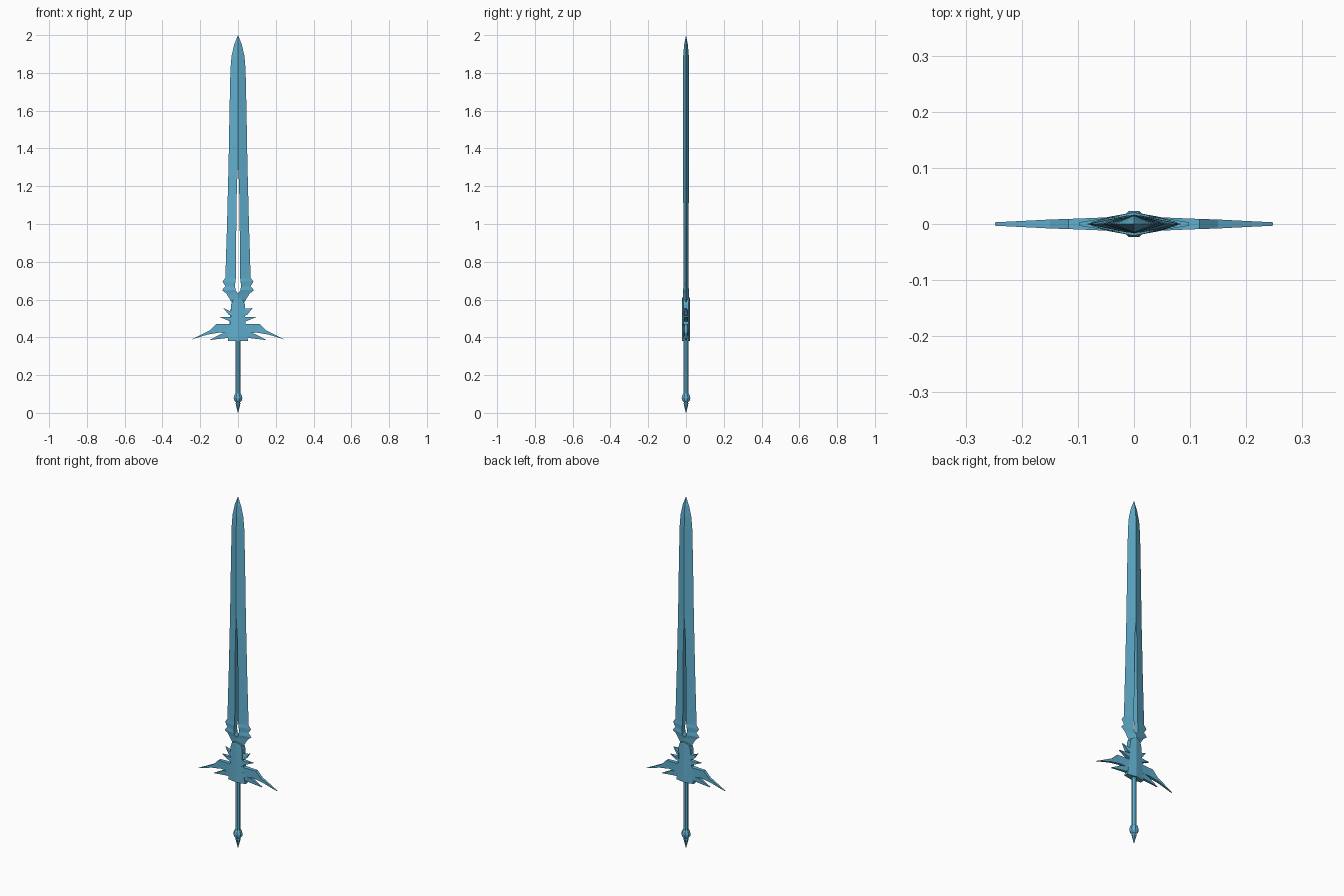
import bpy, bmesh, math

if "Cube" in bpy.data.objects:
    bpy.data.objects.remove(bpy.data.objects["Cube"])

steel = bpy.data.materials.new("ice_blue")
steel.diffuse_color = (0.12, 0.43, 0.62, 1)
steel.use_nodes = True
steel.node_tree.nodes["Principled BSDF"].inputs["Base Color"].default_value = steel.diffuse_color


def finish(name, bm):
    bmesh.ops.remove_doubles(bm, verts=bm.verts, dist=0.0002)
    bmesh.ops.recalc_face_normals(bm, faces=bm.faces)
    me = bpy.data.meshes.new(name)
    bm.to_mesh(me)
    bm.free()
    ob = bpy.data.objects.new(name, me)
    bpy.context.collection.objects.link(ob)
    me.materials.append(steel)
    return ob


def plate(name, points):
    """Mirrored pair of plates: points are (x, z, half thickness)."""
    for s, side in ((1, "right"), (-1, "left")):
        bm = bmesh.new()
        f = [bm.verts.new((s * x, -t, z)) for x, z, t in points]
        b = [bm.verts.new((s * x, t, z)) for x, z, t in points]
        caps = [bm.faces.new(f), bm.faces.new(b[::-1])]
        n = len(points)
        for i in range(n):
            j = (i + 1) % n
            bm.faces.new((f[i], b[i], b[j], f[j]))
        bmesh.ops.triangulate(bm, faces=caps)
        finish(name + "_" + side, bm)


# Blade: rows of (z, outer edge x, slot x, half thickness at the ridge)
rows = [(0.57, 0.025, 0, 0.016), (0.60, 0.042, 0, 0.016),
        (0.632, 0.062, 0, 0.016), (0.65, 0.085, 0.013, 0.015),
        (0.67, 0.066, 0.016, 0.014), (0.695, 0.082, 0.014, 0.014),
        (0.715, 0.067, 0.011, 0.014), (1.0, 0.058, 0.009, 0.014),
        (1.20, 0.053, 0.006, 0.015), (1.31, 0.050, 0, 0.016),
        (1.60, 0.045, 0, 0.016), (1.82, 0.040, 0, 0.016),
        (1.89, 0.034, 0, 0.015), (1.95, 0.020, 0, 0.010)]
bm = bmesh.new()
for s in (1, -1):
    ring = [[bm.verts.new(p) for p in ((s * i, -t, z), (s * o, 0, z), (s * i, t, z))]
            for z, o, i, t in rows]
    for k in range(len(rows) - 1):
        a, b = ring[k], ring[k + 1]
        bm.faces.new((a[0], a[1], b[1], b[0]))
        bm.faces.new((a[1], a[2], b[2], b[1]))
        if rows[k][2] or rows[k + 1][2]:      # slot wall
            bm.faces.new((a[2], a[0], b[0], b[2]))
    tip = bm.verts.new((0, 0, 2.0))
    bm.faces.new((ring[-1][0], ring[-1][1], tip))
    bm.faces.new((ring[-1][1], ring[-1][2], tip))
    bm.faces.new(ring[0])
finish("blade", bm)

# Guard core: ridged body with a rounded top and flared foot
plate("guard_core", [(0, 0.38, 0.021), (0.054, 0.38, 0.011), (0.047, 0.41, 0.012),
                     (0.04, 0.45, 0.013), (0.036, 0.50, 0.014), (0.036, 0.575, 0.014),
                     (0.028, 0.597, 0.015), (0, 0.61, 0.021)])

# Guard wings and spikes
plate("wing", [(0.02, 0.42, 0.012), (0.10, 0.425, 0.008), (0.16, 0.415, 0.007),
               (0.248, 0.388, 0.003), (0.168, 0.428, 0.007), (0.15, 0.437, 0.008),
               (0.117, 0.47, 0.009), (0.02, 0.472, 0.013)])
plate("lower_spike", [(0.03, 0.40, 0.01), (0.152, 0.385, 0.003),
                      (0.09, 0.418, 0.008), (0.03, 0.428, 0.011)])
plate("middle_spike", [(0.02, 0.475, 0.013), (0.05, 0.488, 0.011),
                       (0.098, 0.508, 0.003), (0.05, 0.507, 0.011), (0.02, 0.51, 0.013)])
plate("upper_spike", [(0.02, 0.505, 0.013), (0.052, 0.522, 0.01),
                      (0.077, 0.555, 0.003), (0.045, 0.54, 0.011), (0.02, 0.55, 0.013)])


# Grip and pommel: turned profiles of (radius, z)
def turned(name, profile, sides=8):
    bm = bmesh.new()
    rings = [[bm.verts.new((r * math.cos(2 * math.pi * (k + .5) / sides),
                            r * math.sin(2 * math.pi * (k + .5) / sides), z))
              for k in range(sides)] for r, z in profile]
    for a, b in zip(rings, rings[1:]):
        for k in range(sides):
            j = (k + 1) % sides
            bm.faces.new((a[k], a[j], b[j], b[k]))
    bm.faces.new(rings[0])
    bm.faces.new(rings[-1])
    finish(name, bm)


turned("grip", [(0.0145, 0.09), (0.0145, 0.39)])
turned("pommel", [(0.001, 0), (0.014, 0.05), (0.012, 0.056), (0.022, 0.066),
                  (0.025, 0.08), (0.021, 0.095), (0.0145, 0.104)])
